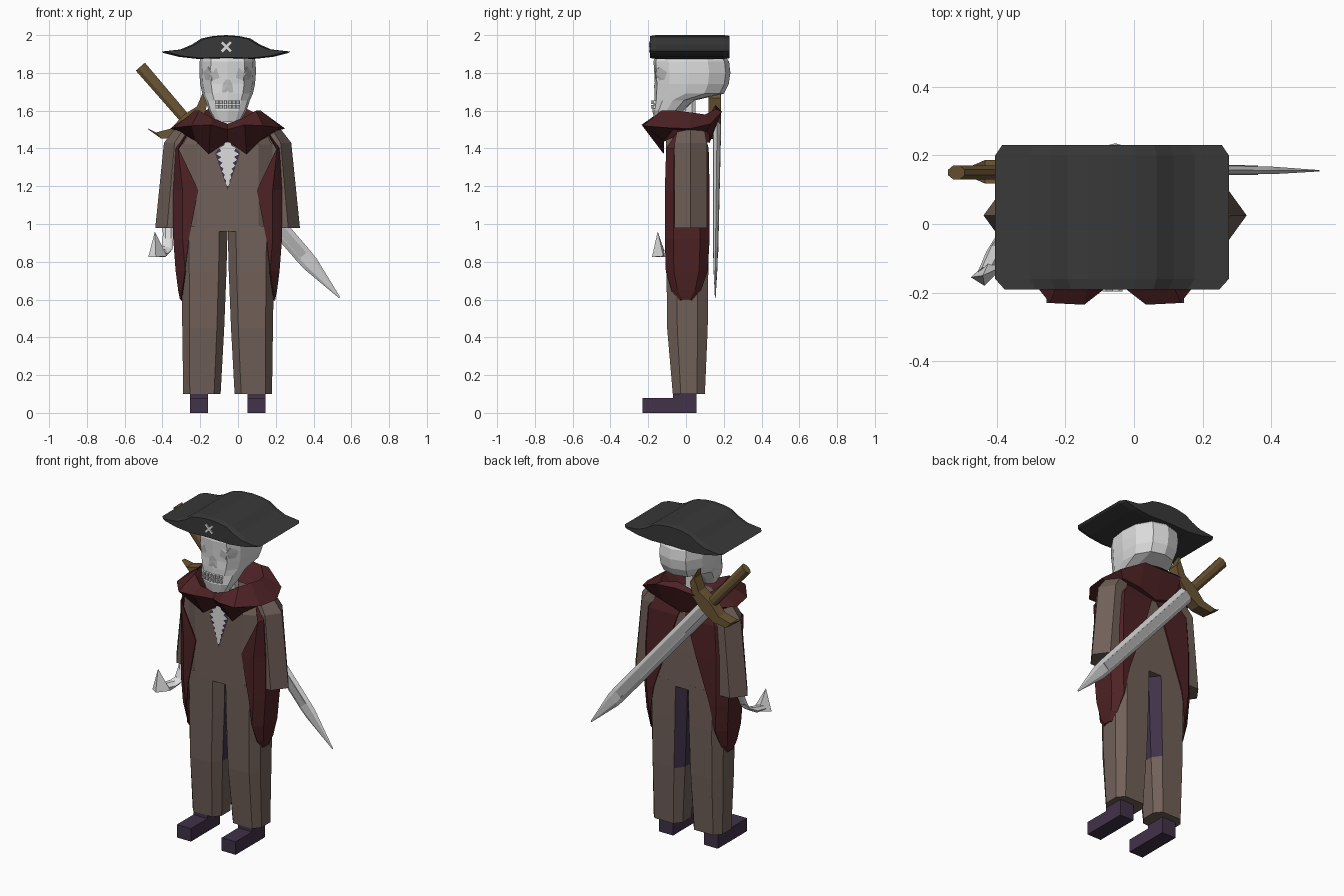
import bpy, bmesh, math
from mathutils import Vector

if "Cube" in bpy.data.objects:
    bpy.data.objects.remove(bpy.data.objects["Cube"])

C = -0.055  # symmetry plane of the figure


def material(name, rgb):
    m = bpy.data.materials.new(name)
    m.diffuse_color = (*rgb, 1)
    m.use_nodes = True
    m.node_tree.nodes["Principled BSDF"].inputs["Base Color"].default_value = m.diffuse_color
    return m


COAT = material("brown_cloth", (0.165, 0.117, 0.098))
RED = material("dark_red_cloth", (0.075, 0.016, 0.018))
HAT = material("black_felt", (0.040, 0.040, 0.040))
BONE = material("bone_white", (0.72, 0.72, 0.72))
GREY = material("socket_grey", (0.50, 0.50, 0.50))
STEEL = material("steel", (0.62, 0.62, 0.62))
DULL = material("dull_steel", (0.42, 0.42, 0.42))
BRASS = material("hilt_brown", (0.150, 0.092, 0.035))
PURPLE = material("dark_purple", (0.052, 0.032, 0.065))


def build(name, verts, faces, mat, mirror=False, x=0.0):
    me = bpy.data.meshes.new(name)
    me.from_pydata([tuple(v) for v in verts], [], faces)
    bm = bmesh.new()
    bm.from_mesh(me)
    bmesh.ops.recalc_face_normals(bm, faces=bm.faces)
    bm.to_mesh(me)
    bm.free()
    me.materials.append(mat)
    ob = bpy.data.objects.new(name, me)
    ob.location.x = x
    bpy.context.collection.objects.link(ob)
    if mirror:
        ob.modifiers.new("mirror", 'MIRROR').use_mirror_merge = False
    return ob


def loft(name, rings, mat, mirror=False, x=0.0, closed=True, caps=True):
    n = len(rings[0])
    verts = [p for r in rings for p in r]
    faces = []
    for i in range(len(rings) - 1):
        for j in range(n if closed else n - 1):
            k = (j + 1) % n
            faces.append((i * n + j, i * n + k, (i + 1) * n + k, (i + 1) * n + j))
    if closed and caps:
        faces += [tuple(range(n)), tuple(range((len(rings) - 1) * n, len(rings) * n))]
    return build(name, verts, faces, mat, mirror, x)


def octagon(z, x0, x1, y0, y1, kx=0.65, ky=0.5):
    cx, cy, hx, hy = (x0 + x1) / 2, (y0 + y1) / 2, (x1 - x0) / 2, (y1 - y0) / 2
    pts = [(kx, -1), (1, -ky), (1, ky), (kx, 1), (-kx, 1), (-1, ky), (-1, -ky), (-kx, -1)]
    return [(cx + hx * a, cy + hy * b, z) for a, b in pts]


def both(half):
    """Close a half outline that starts and ends on the symmetry plane."""
    return half + [(-p[0], *p[1:]) for p in half[-2:0:-1]]


# Boots
sole = [(-.23, 0), (.055, 0), (.055, .15), (-.07, .15), (-.07, .08), (-.23, .08)]
loft("boot", [[(d, y, z) for y, z in sole] for d in (.105, .2)], PURPLE, True, C)

# Trouser legs, with purple lining on the inner back faces
leg = loft("trouser_leg", [octagon(*r) for r in (
    (.10, .037, .235, -.07, .10), (.45, .018, .24, -.10, .115),
    (.75, .006, .245, -.103, .118), (.99, .0, .25, -.105, .118))], COAT, True, C)
leg.data.materials.append(PURPLE)
for f in leg.data.polygons:
    if f.normal.x < -.3 and f.center.y > 0 and f.center.z > .45:
        f.material_index = 1

# Torso
loft("torso", [octagon(z, -w, w, -.106, b) for z, w, b in (
    (.96, .25, .118), (1.2, .25, .115), (1.42, .25, .108), (1.51, .17, .09))], COAT, x=C)

# Waistcoat panels wrapping each side, with rounded tails
rows = []
for z, df, w, yf, yb, db in ((1.47, .22, .24, .06, .10, .0), (1.40, .262, .275, .105, .12, .03),
                             (1.18, .155, .288, .112, .125, .10), (.92, .205, .288, .112, .125, .19),
                             (.75, .225, .275, .107, .115, .22), (.65, .24, .262, .075, .08, .24),
                             (.60, .247, .252, .03, .03, .247)):
    rows.append([(df, -yf, z), (max(df, w - .05), -yf, z), (w, -.6 * yf, z), (w, 0, z),
                 (w, .6 * yb, z), (max(db, w - .05), yb, z), (db, yb, z)])
panel = loft("waistcoat_panel", rows, RED, True, C, closed=False)
panel.modifiers.new("thickness", 'SOLIDIFY').thickness = .008

# Sleeves
sleeve = []
for z, d, h, ry in ((1.51, .215, .06, .07), (1.43, .262, .075, .085), (.98, .30, .083, .086)):
    sleeve.append([(d + h * a, .025 + ry * b, z) for a, b in
                   ((1, 0), (.25, 1), (-.7, 1), (-1, 0), (-.7, -1), (.25, -1))])
loft("sleeve", sleeve, COAT, True, C)

# Chest opening and ribs
build("chest_opening", [(-.066, -.108, 1.375), (0, -.108, 1.18), (.066, -.108, 1.375), (0, -.108, 1.45)],
      [(0, 1, 2, 3)], PURPLE, x=C)
ribs = []
for i in range(16):
    z = 1.20 + .0155 * i
    w = min((z - 1.185) * .33, (1.45 - z) * .9) * (1 if i % 2 else .6)
    ribs.append([(-w, -.112, z), (w, -.112, z)])
loft("ribs", ribs, BONE, x=C, closed=False)

# Draped collar: recess, rim, outer edge and front flaps
recess = [(0, -.08, 1.5), (.05, -.08, 1.5), (.09, -.06, 1.5), (.1, -.02, 1.5),
          (.1, .02, 1.5), (.09, .05, 1.5), (.05, .08, 1.5), (0, .08, 1.5)]
rim = [(0, -.14, 1.53), (.08, -.17, 1.56), (.15, -.13, 1.60), (.175, -.05, 1.60),
       (.18, .03, 1.59), (.16, .10, 1.58), (.10, .16, 1.61), (0, .155, 1.63)]
edge = [(0, -.165, 1.50), (.09, -.235, 1.525), (.19, -.23, 1.52), (.285, -.11, 1.51),
        (.305, .02, 1.505), (.26, .13, 1.53), (.13, .19, 1.595), (0, .18, 1.60)]
flap = [(0, -.115, 1.44), (.10, -.118, 1.37), (.17, -.115, 1.44), (.26, -.07, 1.50),
        (.27, .02, 1.495), (.23, .11, 1.49), (.12, .125, 1.47), (0, .125, 1.43)]
loft("collar", [both(r) for r in (recess, rim, edge, flap)], RED, x=C)

# Neck bones and skull
loft("neck", [octagon(z, -.035, .035, -.02, .05) for z in (1.48, 1.70)], BONE, x=C)
skull_rings = []
for z, w, f, b in ((1.54, .065, -.165, -.07), (1.60, .10, -.178, -.01), (1.655, .118, -.168, .05),
                   (1.69, .134, -.168, .20), (1.74, .145, -.165, .226), (1.80, .15, -.168, .235),
                   (1.86, .148, -.172, .228), (1.91, .135, -.16, .19)):
    L = b - f
    skull_rings.append(both([(0, f, z), (.6 * w, f + .012, z), (.9 * w, f + .2 * L, z), (w, f + .45 * L, z),
                             (.95 * w, f + .72 * L, z), (.6 * w, f + .94 * L, z), (0, b, z)]))
skull = loft("skull", skull_rings, BONE, x=C)


# Eye sockets and nose, laid onto the skull
def face_mark(name, d, z, outline, mirror):
    rings = [[(d + a * s, -.3, z + b * s) for a, b in outline] for s in (1, .75, .5, .25, .02)]
    ob = loft(name, rings, GREY, mirror, C)
    bm = bmesh.new()
    bm.from_mesh(ob.data)
    big = max(bm.faces, key=lambda f: f.calc_area())
    bmesh.ops.delete(bm, geom=[big], context='FACES_ONLY')
    bm.to_mesh(ob.data)
    bm.free()
    sw = ob.modifiers.new("lay_on", 'SHRINKWRAP')
    sw.target, sw.wrap_method, sw.wrap_mode = skull, 'PROJECT', 'ABOVE_SURFACE'
    sw.use_project_y, sw.offset = True, .003


face_mark("eye_socket", .082, 1.795, [(-.04, -.02), (0, -.037), (.035, -.03), (.045, .01),
                                      (.02, .036), (-.025, .03)], True)
face_mark("nose_hole", 0, 1.73, [(-.03, -.035), (.03, -.035), (.025, .01), (.01, .035),
                                 (-.01, .035), (-.025, .01)], False)

# Teeth in two rows
for z in (1.645, 1.62):
    for i in range(3):
        d = .012 + .022 * i
        loft("tooth", [octagon(z + s * .009, d - .008, d + .008, -.184 + .004 * i, -.15) for s in (-1, 1)],
             BONE, True, C)

# Hat: brim profile swept from front to back
brim = both([(0, 2.0), (.07, 1.995), (.13, 1.982), (.18, 1.95), (.24, 1.924), (.34, 1.913),
             (.33, 1.905), (.25, 1.885), (.15, 1.874), (0, 1.878)])
loft("hat", [[(x * k, y, 1.935 + (z - 1.935) * k) for x, z in brim]
             for y, k in ((-.19, .92), (-.16, 1), (.20, 1), (.23, .94))], HAT, x=C - .009)

# Crossed badge on the hat front
for s in (-1, 1):
    a, n = Vector((.024 * s, 0, .024)), Vector((.005, 0, -.005 * s))
    o = Vector((-.062, 0, 1.938))
    loft("hat_cross", [[p + Vector((0, y, 0)) for p in (o - a - n, o - a + n, o + a + n, o + a - n)]
                       for y in (-.197, -.189)], BONE)

# Forearm bone and hook
path = [(-.37, .01, 1.02, .03), (-.37, -.01, .94, .028), (-.375, -.04, .87, .03),
        (-.40, -.08, .845, .03), (-.43, -.14, .845, .025)]
loft("forearm", [[(x + r * math.cos(t), y + r * .6 * math.sin(t), z + r * .8 * math.sin(t))
                  for t in (i * math.tau / 6 for i in range(6))] for x, y, z, r in path], BONE)
build("hook_tip", [(-.475, -.155, .825), (-.435, -.18, .825), (-.375, -.12, .83), (-.42, -.105, .83),
                   (-.44, -.15, .96)],
      [(0, 1, 2, 3), (0, 1, 4), (1, 2, 4), (2, 3, 4), (3, 0, 4)], BONE)


# Sword on the back: t runs from pommel to tip, p across the blade
def sw(t, p, y):
    return (-.517 + .653 * t + .757 * p, y, 1.833 - .757 * t + .653 * p)


loft("sword_handle", [[sw(t, a * h, .15 + b * .02) for a, b in
                       ((-1, -.4), (-.4, -1), (.4, -1), (1, -.4), (1, .4), (.4, 1), (-.4, 1), (-1, .4))]
                      for t, h in ((0, .032), (.43, .028))], BRASS)
guard = [(.185, .275, .004), (.165, .34, .022), (.09, .385, .03), (0, .385, .042)]
guard = [(-p, t, h) for p, t, h in guard] + guard[-2::-1]
loft("sword_guard", [[sw(t + a * h, p, .152 + b * (.014 + .02 * (h > .01))) for a, b in
                      ((-1, -1), (1, -1), (1, 1), (-1, 1))] for p, t, h in guard], BRASS)
loft("sword_blade", [[sw(t, a * w, y + b * k) for a, b in
                      ((-1, 0), (-.55, -1), (.55, -1), (1, 0), (.55, 1), (-.55, 1))]
                     for t, w, y, k in ((.40, .048, .165, .018), (1.32, .045, .156, .011),
                                        (1.38, .043, .156, .011), (1.615, .004, .155, .002))], STEEL)
loft("sword_fuller", [[sw(t, a * .022, y + b * k) for a, b in ((-1, -1), (1, -1), (1, 1), (-1, 1))]
                      for t, y, k in ((.42, .165, .021), (1.32, .156, .014))], DULL)
